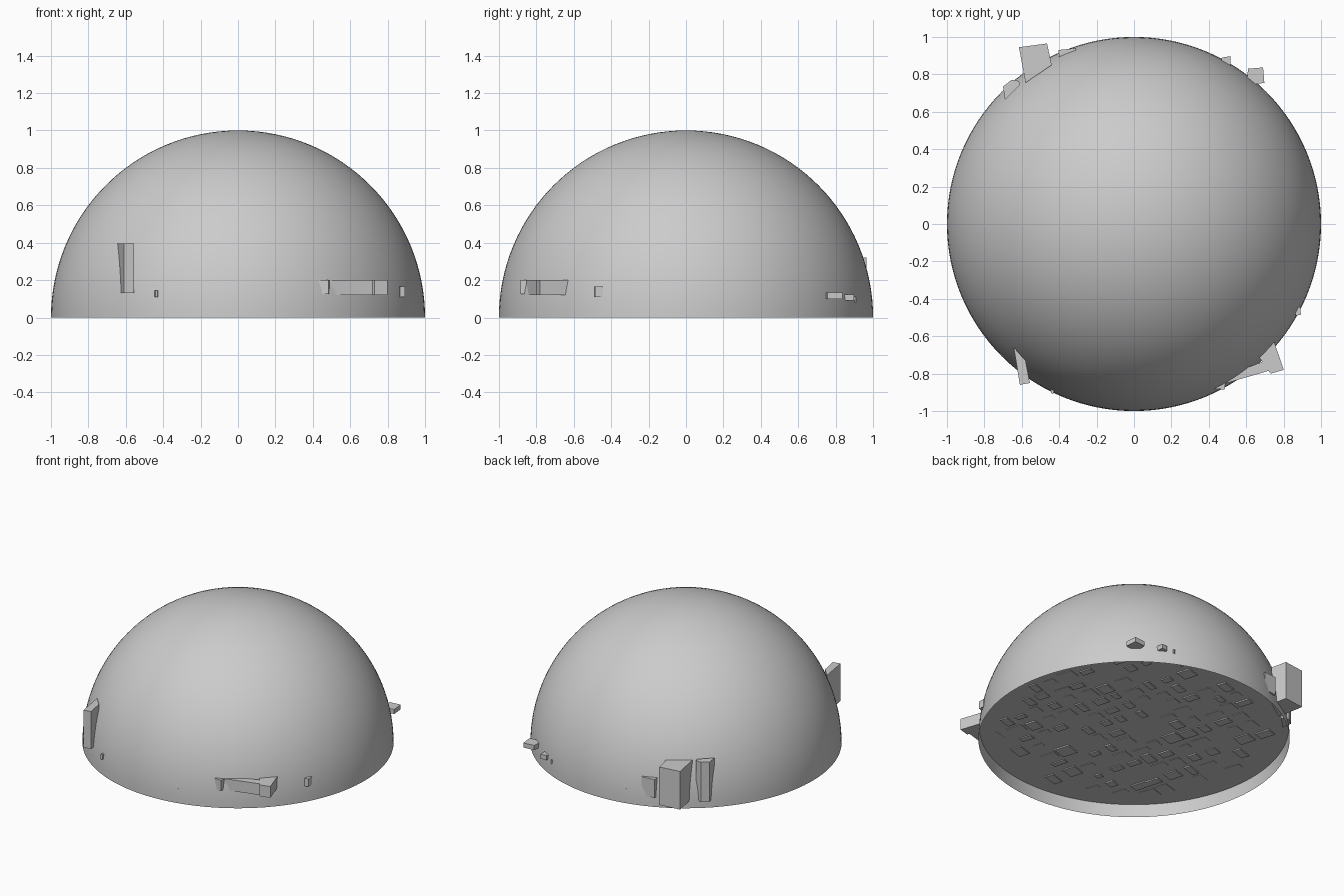
import bpy, bmesh, math, random

if "Cube" in bpy.data.objects:
    bpy.data.objects.remove(bpy.data.objects["Cube"])

random.seed(4)


def finish(bm, name, smooth=False):
    mesh = bpy.data.meshes.new(name)
    bm.to_mesh(mesh)
    bm.free()
    ob = bpy.data.objects.new(name, mesh)
    bpy.context.collection.objects.link(ob)
    for p in mesh.polygons:
        p.use_smooth = smooth
    return ob


def add_prism(bm, pts, z0, z1):
    """Add a closed upright prism over a footprint."""
    low = [bm.verts.new((x, y, z0)) for x, y in pts]
    top = [bm.verts.new((x, y, z1)) for x, y in pts]
    n = len(pts)
    faces = [bm.faces.new(low), bm.faces.new(top)]
    faces += [bm.faces.new((low[i], low[(i + 1) % n], top[(i + 1) % n], top[i]))
              for i in range(n)]
    bmesh.ops.recalc_face_normals(bm, faces=faces)


# dome: smooth open hemisphere
bm = bmesh.new()
bmesh.ops.create_uvsphere(bm, u_segments=128, v_segments=64, radius=1)
bmesh.ops.delete(bm, geom=[v for v in bm.verts if v.co.z < -1e-4], context='VERTS')
finish(bm, "dome", True)

# ground: disc recessed above the open rim
GROUND = 0.09
bm = bmesh.new()
R = math.sqrt(1 - GROUND ** 2) - 0.001
add_prism(bm, [(R * math.cos(math.tau * i / 128), R * math.sin(math.tau * i / 128))
               for i in range(128)], GROUND, GROUND + 0.01)
finish(bm, "ground_disc")

# buildings at the rim that poke through the dome
outer = {
    "back_left_tower": ([(-.615, .945), (-.465, .965), (-.44, .85), (-.58, .755)], .05, .32),
    "back_left_side_tower": ([(-.70, .735), (-.655, .77), (-.615, .765),
                              (-.61, .745), (-.69, .665)], .05, .33),
    "back_left_low_block": ([(-.405, .93), (-.31, .94), (-.31, .915), (-.40, .89)], .07, .20),
    "back_right_block": ([(.61, .83), (.69, .837), (.697, .755), (.60, .74)], .10, .133),
    "back_right_small_block": ([(.47, .89), (.515, .897), (.517, .845), (.46, .85)], .09, .122),
    "back_right_tiny_block": ([(.40, .90), (.425, .908), (.43, .88), (.40, .87)], .08, .11),
    "front_left_tower": ([(-.643, -.66), (-.58, -.73), (-.557, -.85), (-.61, -.86)], .13, .395),
    "front_left_tiny_block": ([(-.447, -.88), (-.425, -.88), (-.43, -.905),
                               (-.442, -.907)], .11, .145),
    "front_right_block": ([(.75, -.63), (.80, -.78), (.73, -.80), (.66, -.70)], .12, .20),
    "front_right_wing": ([(.73, -.72), (.72, -.785), (.49, -.852), (.52, -.80)], .12, .20),
    "front_right_fin": ([(.42, -.88), (.485, -.885), (.49, -.84), (.44, -.86)], .125, .20),
    "right_small_block": ([(.855, -.44), (.89, -.443), (.892, -.485), (.865, -.49)], .11, .165),
}
for name, (pts, z0, z1) in outer.items():
    bm = bmesh.new()
    add_prism(bm, pts, z0, z1)
    finish(bm, name)

# city blocks inside the dome, on a turned street grid, bases showing under the disc
bm = bmesh.new()
CELL, TURN = 0.13, math.radians(17)
c, s = math.cos(TURN), math.sin(TURN)
for i in range(-7, 8):
    for j in range(-7, 8):
        if random.random() < 0.2:
            continue
        u = i * CELL + random.uniform(-.015, .015)
        v = j * CELL + random.uniform(-.015, .015)
        w, d = random.uniform(.02, .055), random.uniform(.02, .055)
        pts = [(c * a - s * b, s * a + c * b) for a, b in
               ((u - w, v - d), (u + w, v - d), (u + w, v + d), (u - w, v + d))]
        far = max(math.hypot(*p) for p in pts)
        if far > 0.93:
            continue
        top = min(GROUND + random.uniform(.04, .28), math.sqrt(.97 ** 2 - far ** 2))
        add_prism(bm, pts, GROUND - random.uniform(.001, .009), top)
finish(bm, "inner_city_blocks")
